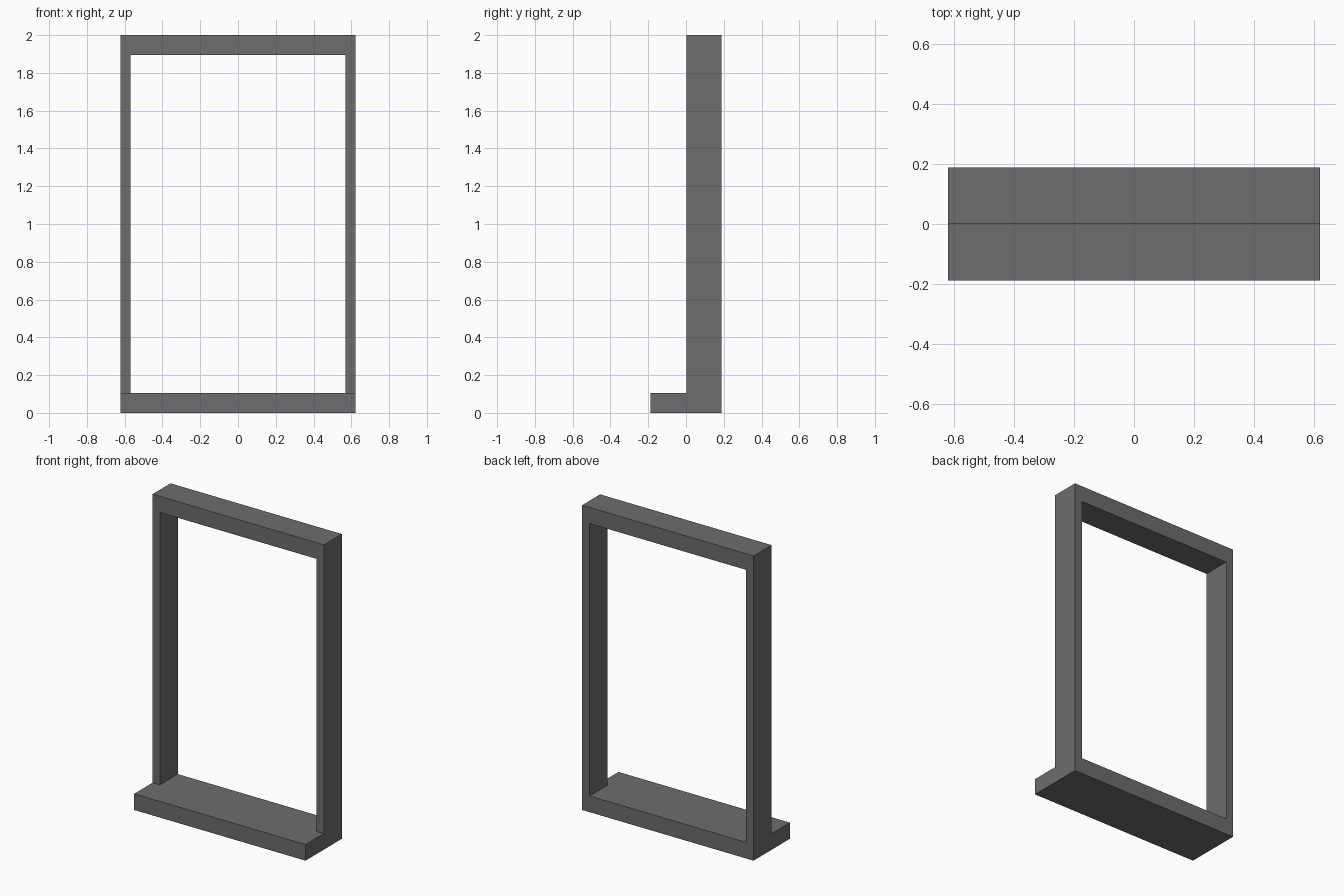
import bpy, bmesh

if "Cube" in bpy.data.objects:
    bpy.data.objects.remove(bpy.data.objects["Cube"])

W, D, H = 0.622, 0.188, 2.0      # half width, half depth, height
INNER = 0.569                    # half width of the opening
BAR = 0.106                      # thickness of sill and head
FRONT = 0.002                    # front plane of the upright frame

grey = bpy.data.materials.new("dark_grey")
grey.diffuse_color = (0.153, 0.153, 0.153, 1)
grey.use_nodes = True
grey.node_tree.nodes["Principled BSDF"].inputs["Base Color"].default_value = grey.diffuse_color


def box(name, x, y, z, open_ends=False):
    """Axis-aligned box from (min, max) ranges; open_ends drops top and bottom."""
    bm = bmesh.new()
    bmesh.ops.create_cube(bm, size=1)
    for v in bm.verts:
        v.co = [r[0] if c < 0 else r[1] for c, r in zip(v.co, (x, y, z))]
    bm.normal_update()
    if open_ends:
        caps = [f for f in bm.faces if abs(f.normal.z) > 0.5]
        bmesh.ops.delete(bm, geom=caps, context='FACES_ONLY')
    mesh = bpy.data.meshes.new(name)
    bm.to_mesh(mesh)
    bm.free()
    mesh.materials.append(grey)
    obj = bpy.data.objects.new(name, mesh)
    bpy.context.collection.objects.link(obj)
    return obj


# Deep sill projecting to the front
box("sill", (-W, W), (-D, D), (0, BAR))

# Head bar across the top
box("head", (-W, W), (FRONT, D), (H - BAR, H))

# Side jambs between sill and head, mirrored across x
jambs = box("jambs", (INNER, W), (FRONT, D), (BAR, H - BAR), open_ends=True)
jambs.modifiers.new("mirror", 'MIRROR').use_axis[0] = True
